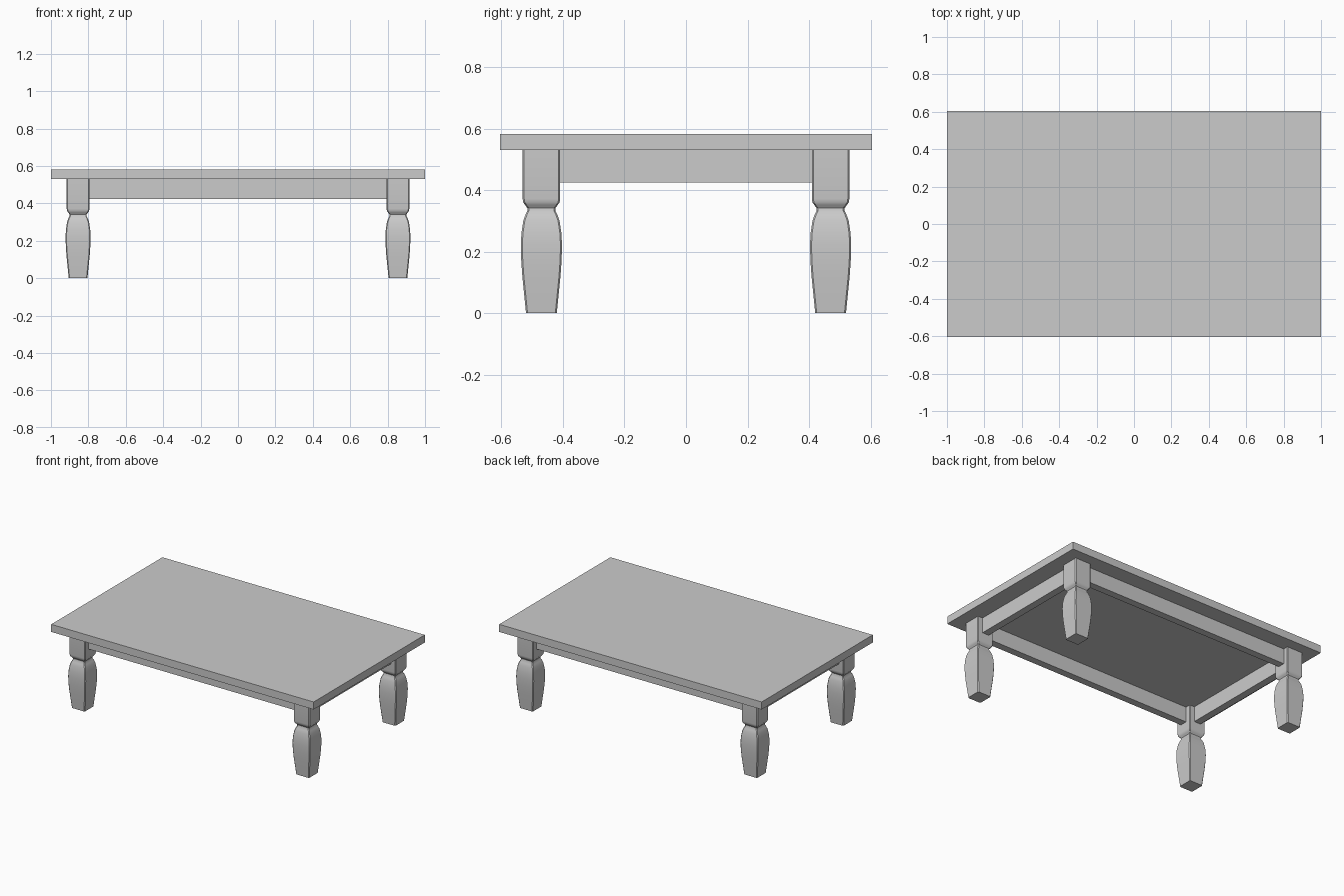
import bpy, bmesh

if "Cube" in bpy.data.objects:
    bpy.data.objects.remove(bpy.data.objects["Cube"])

# Square leg profile: (height, half width)
PROFILE = [(0, .05), (.06, .056), (.12, .062), (.17, .0655), (.22, .067), (.26, .065),
           (.30, .059), (.32, .052), (.332, .046), (.342, .046), (.352, .053),
           (.36, .059), (.372, .061), (.53, .061)]


def finish(bm, name):
    bmesh.ops.recalc_face_normals(bm, faces=bm.faces)
    mesh = bpy.data.meshes.new(name)
    bm.to_mesh(mesh)
    bm.free()
    obj = bpy.data.objects.new(name, mesh)
    bpy.context.collection.objects.link(obj)
    return obj


def box(name, lo, hi):
    bm = bmesh.new()
    bmesh.ops.create_cube(bm, size=1)
    for v in bm.verts:
        v.co = [(a + b) / 2 + c * (b - a) for a, b, c in zip(lo, hi, v.co)]
    return finish(bm, name)


def leg(name, x, y):
    bm = bmesh.new()
    rings = []
    for z, h in PROFILE:
        c = h - .005  # small corner chamfer
        pts = [(h, -c), (h, c), (c, h), (-c, h), (-h, c), (-h, -c), (-c, -h), (c, -h)]
        rings.append([bm.verts.new((x + px, y + py, z)) for px, py in pts])
    for a, b in zip(rings, rings[1:]):
        for i in range(8):
            j = (i + 1) % 8
            bm.faces.new((a[i], a[j], b[j], b[i]))
    bm.faces.new(rings[0])
    bm.faces.new(rings[-1])
    obj = finish(bm, name)
    bpy.ops.object.select_all(action='DESELECT')
    obj.select_set(True)
    bpy.context.view_layer.objects.active = obj
    bpy.ops.object.shade_smooth_by_angle()


# Top slab
box("table_top", (-1, -.605, .53), (1, .605, .582))

# Legs
for ny, sy in (("front", -1), ("back", 1)):
    for nx, sx in (("left", -1), ("right", 1)):
        leg(f"{ny}_{nx}_leg", sx * .855, sy * .47)

# Aprons between the legs
for n, s in (("front", -1), ("back", 1)):
    box(f"{n}_apron", (-.8, s * .47 - .025, .425), (.8, s * .47 + .025, .53))
for n, s in (("left", -1), ("right", 1)):
    box(f"{n}_apron", (s * .855 - .025, -.415, .425), (s * .855 + .025, .415, .53))
